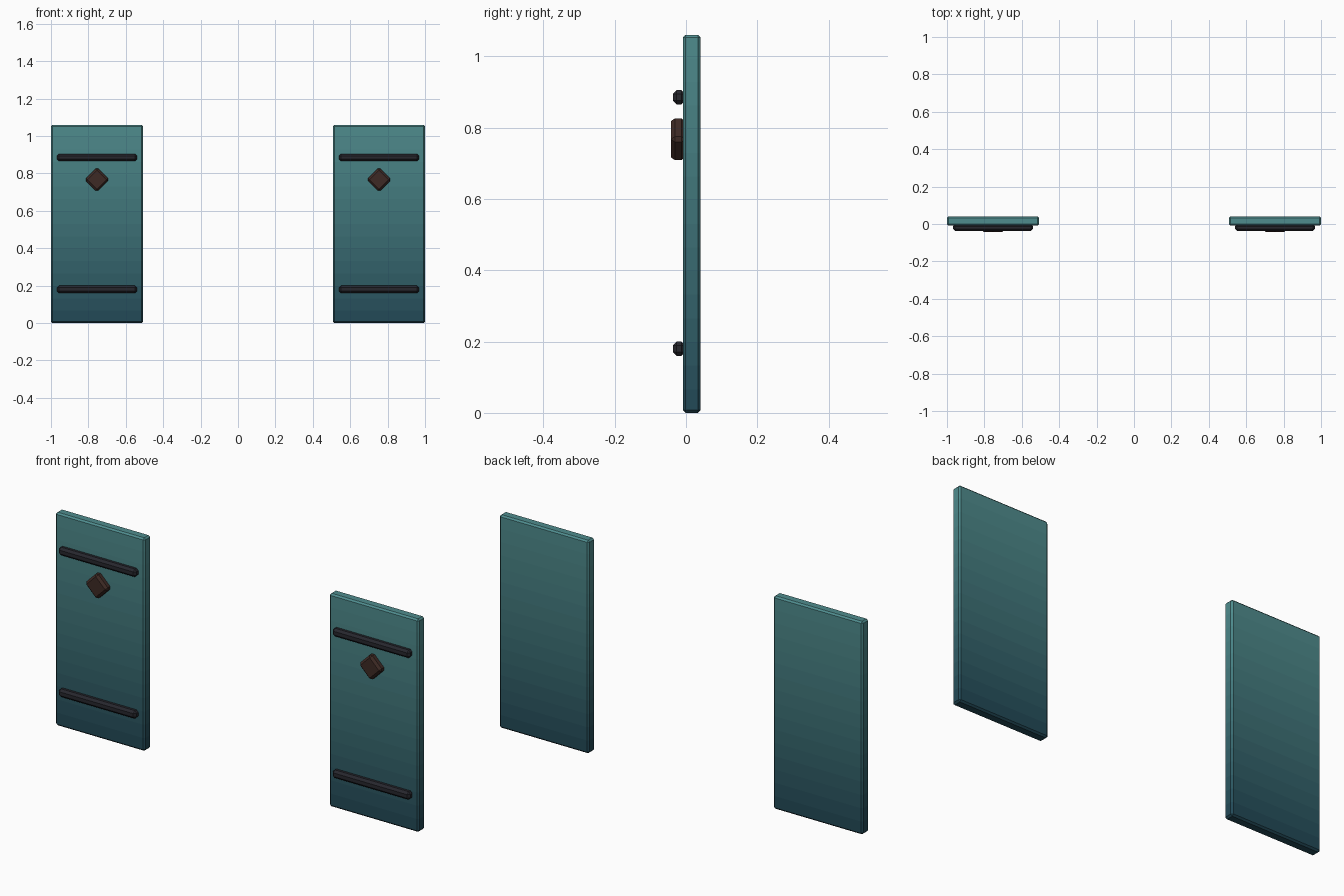
import bpy, bmesh, math
from mathutils import Matrix, Vector

if "Cube" in bpy.data.objects:
    bpy.data.objects.remove(bpy.data.objects["Cube"])


def material(name, rgb):
    m = bpy.data.materials.new(name)
    m.diffuse_color = (*rgb, 1)
    m.use_nodes = True
    m.node_tree.nodes["Principled BSDF"].inputs["Base Color"].default_value = m.diffuse_color
    return m


def bevelled_box(name, centre, size, bevel, mats, roll=0.0, bands=1):
    """Chamfered box; optional horizontal bands step through the materials."""
    bm = bmesh.new()
    bmesh.ops.create_cube(bm, size=1, matrix=Matrix.Diagonal((*size, 1)))
    bmesh.ops.bevel(bm, geom=bm.edges[:], offset=bevel, offset_type='OFFSET',
                    segments=1, profile=0.5, affect='EDGES')
    h = size[2]
    for i in range(1, bands):
        bmesh.ops.bisect_plane(bm, geom=bm.verts[:] + bm.edges[:] + bm.faces[:],
                               plane_co=(0, 0, -h / 2 + h * i / bands),
                               plane_no=(0, 0, 1))
    for f in bm.faces:
        t = f.calc_center_median().z / h + 0.5
        f.material_index = max(0, min(bands - 1, int(t * bands)))
    bmesh.ops.transform(bm, verts=bm.verts[:],
                        matrix=Matrix.Translation(Vector(centre)) @ Matrix.Rotation(roll, 4, 'Y'))
    me = bpy.data.meshes.new(name)
    bm.to_mesh(me)
    bm.free()
    for m in mats:
        me.materials.append(m)
    ob = bpy.data.objects.new(name, me)
    bpy.context.collection.objects.link(ob)
    return ob


# Teal paint fading from deep blue at the foot to light teal at the top
BANDS = 16
low, high = Vector((0.014, 0.061, 0.090)), Vector((0.080, 0.270, 0.275))
teal = [material(f"teal_{i}", low.lerp(high, (i + 0.5) / BANDS)) for i in range(BANDS)]
iron = material("dark_iron", (0.02, 0.02, 0.027))
wood = material("dark_wood", (0.048, 0.023, 0.018))

for side, x in (("left", -0.754), ("right", 0.754)):
    # Door panel
    bevelled_box(f"{side}_panel", (x, 0.016, 0.53), (0.492, 0.05, 1.06), 0.008,
                 teal, bands=BANDS)
    # Horizontal straps
    for level, z in (("lower", 0.18), ("upper", 0.885)):
        bevelled_box(f"{side}_{level}_strap", (x, -0.0195, z), (0.428, 0.035, 0.04),
                     0.011, [iron])
    # Diamond boss
    bevelled_box(f"{side}_diamond", (x, -0.022, 0.767), (0.094, 0.04, 0.094), 0.011,
                 [wood], roll=math.radians(45))
